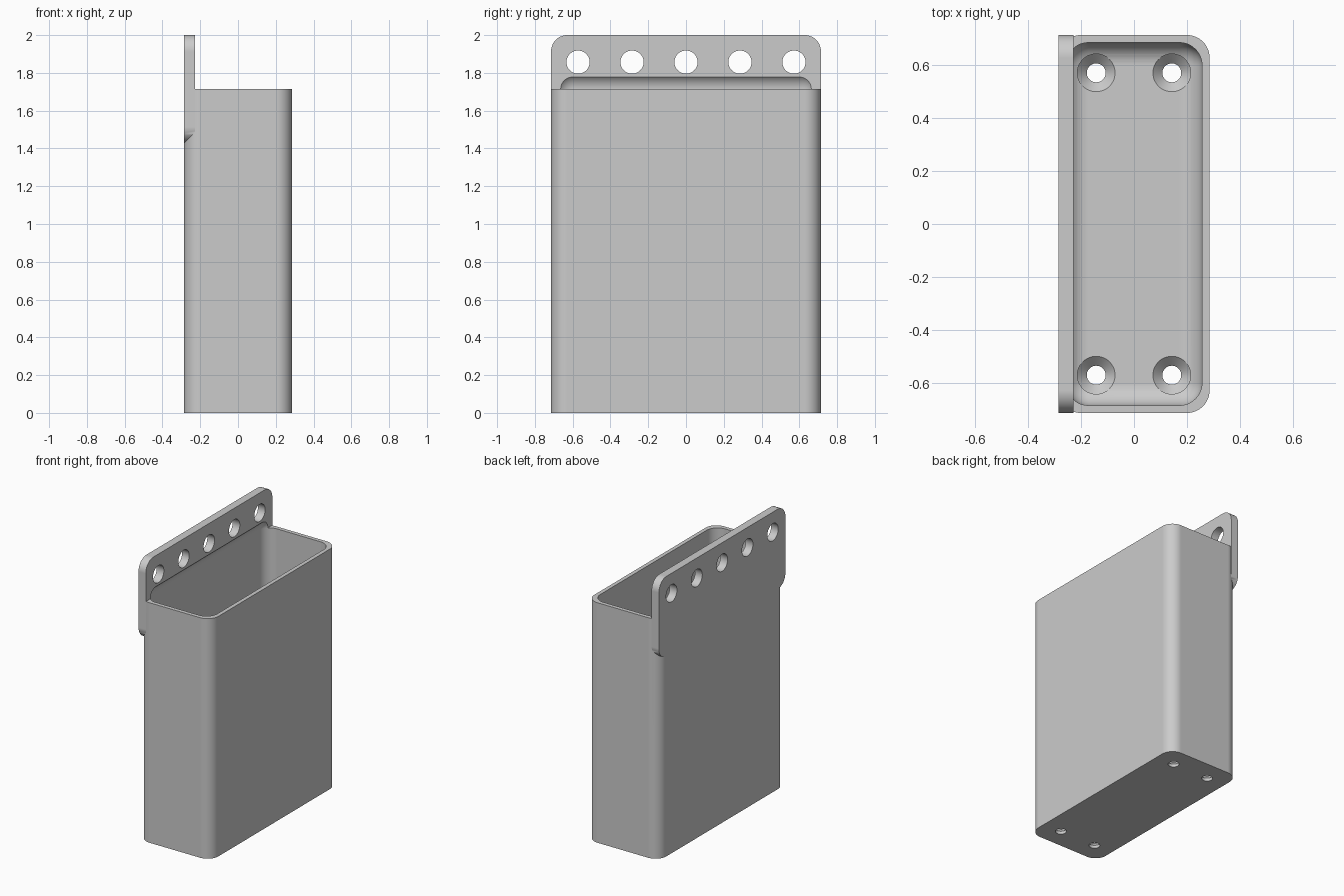
import bpy, bmesh, math
from mathutils import Matrix, Vector

if "Cube" in bpy.data.objects:
    bpy.data.objects.remove(bpy.data.objects["Cube"], do_unlink=True)

HALF_X, HALF_Y, RIM, TOP = 0.2857, 0.7143, 1.7143, 2.0
R, WALL, FLOOR = 0.0857, 0.0286, 0.0571
PLATE = 0.0571

grey = bpy.data.materials.new("plain_grey")
grey.use_nodes = True
colour = (0.60, 0.60, 0.60, 1)
grey.diffuse_color = colour
grey.node_tree.nodes["Principled BSDF"].inputs["Base Color"].default_value = colour


def finish(bm, name):
    bmesh.ops.recalc_face_normals(bm, faces=bm.faces)
    mesh = bpy.data.meshes.new(name)
    bm.to_mesh(mesh)
    bm.free()
    mesh.materials.append(grey)
    ob = bpy.data.objects.new(name, mesh)
    bpy.context.collection.objects.link(ob)
    return ob


def rounded_box(name, low, high, axes):
    """Box whose edges along the given axes are rounded."""
    low, high = Vector(low), Vector(high)
    bm = bmesh.new()
    bmesh.ops.create_cube(bm, size=1)
    bmesh.ops.scale(bm, vec=high - low, verts=bm.verts)
    bmesh.ops.translate(bm, vec=(low + high) / 2, verts=bm.verts)
    edges = [e for e in bm.edges
             if any(abs((e.verts[0].co - e.verts[1].co)[a]) > 0.01 for a in axes)]
    bmesh.ops.bevel(bm, geom=edges, offset=R, segments=12, profile=0.5, affect='EDGES')
    return finish(bm, name)


def turned(name, profile, matrix):
    """Solid of revolution about z from (radius, height) points."""
    bm = bmesh.new()
    n = 48
    rings = [[bm.verts.new((r * math.cos(math.tau * i / n), r * math.sin(math.tau * i / n), z))
              for i in range(n)] for r, z in profile]
    for a, b in zip(rings, rings[1:]):
        for i in range(n):
            j = (i + 1) % n
            bm.faces.new((a[i], a[j], b[j], b[i]))
    bm.faces.new(rings[0])
    bm.faces.new(rings[-1])
    bm.transform(matrix)
    return finish(bm, name)


def combine(target, other, operation):
    mod = target.modifiers.new(operation.lower(), 'BOOLEAN')
    mod.object, mod.operation, mod.solver = other, operation, 'EXACT'
    bpy.context.view_layer.objects.active = target
    bpy.ops.object.modifier_apply(modifier=mod.name)
    bpy.data.objects.remove(other, do_unlink=True)


# Outer shell joined to the hanging plate
holder = rounded_box("wall_holder", (-HALF_X, -HALF_Y, 0), (HALF_X, HALF_Y, RIM), [2])
plate = rounded_box("hanging_plate", (-HALF_X, -HALF_Y, 1.4286),
                    (-HALF_X + PLATE, HALF_Y, TOP), [0])
combine(holder, plate, 'UNION')

# Cavity, rounded all over, reaching above the rim into the plate
cavity = rounded_box("cavity_cutter", (-HALF_X + WALL, -HALF_Y + WALL, FLOOR),
                     (HALF_X - WALL, HALF_Y - WALL, RIM + R), [0, 1, 2])
combine(holder, cavity, 'DIFFERENCE')

# Row of holes through the plate
for i in range(-2, 3):
    place = Matrix.Translation((-HALF_X, i * 0.2857, 1.857)) @ Matrix.Rotation(math.pi / 2, 4, 'Y')
    combine(holder, turned("plate_hole_cutter", [(0.0614, -0.1), (0.0614, 0.1)], place),
            'DIFFERENCE')

# Countersunk screw holes in the floor
screw = [(0.0357, -0.05), (0.0357, FLOOR - 0.0357), (0.0714, FLOOR), (0.0714, 0.2)]
for x in (-0.1429, 0.1429):
    for y in (-0.5714, 0.5714):
        combine(holder, turned("screw_hole_cutter", screw, Matrix.Translation((x, y, 0))),
                'DIFFERENCE')

# Smooth shading with crisp edges and flat broad faces
bpy.ops.object.select_all(action='DESELECT')
holder.select_set(True)
bpy.context.view_layer.objects.active = holder
bpy.ops.object.shade_smooth_by_angle(angle=math.radians(30))
normals = holder.modifiers.new("flat_faces", 'WEIGHTED_NORMAL')
normals.keep_sharp = True
